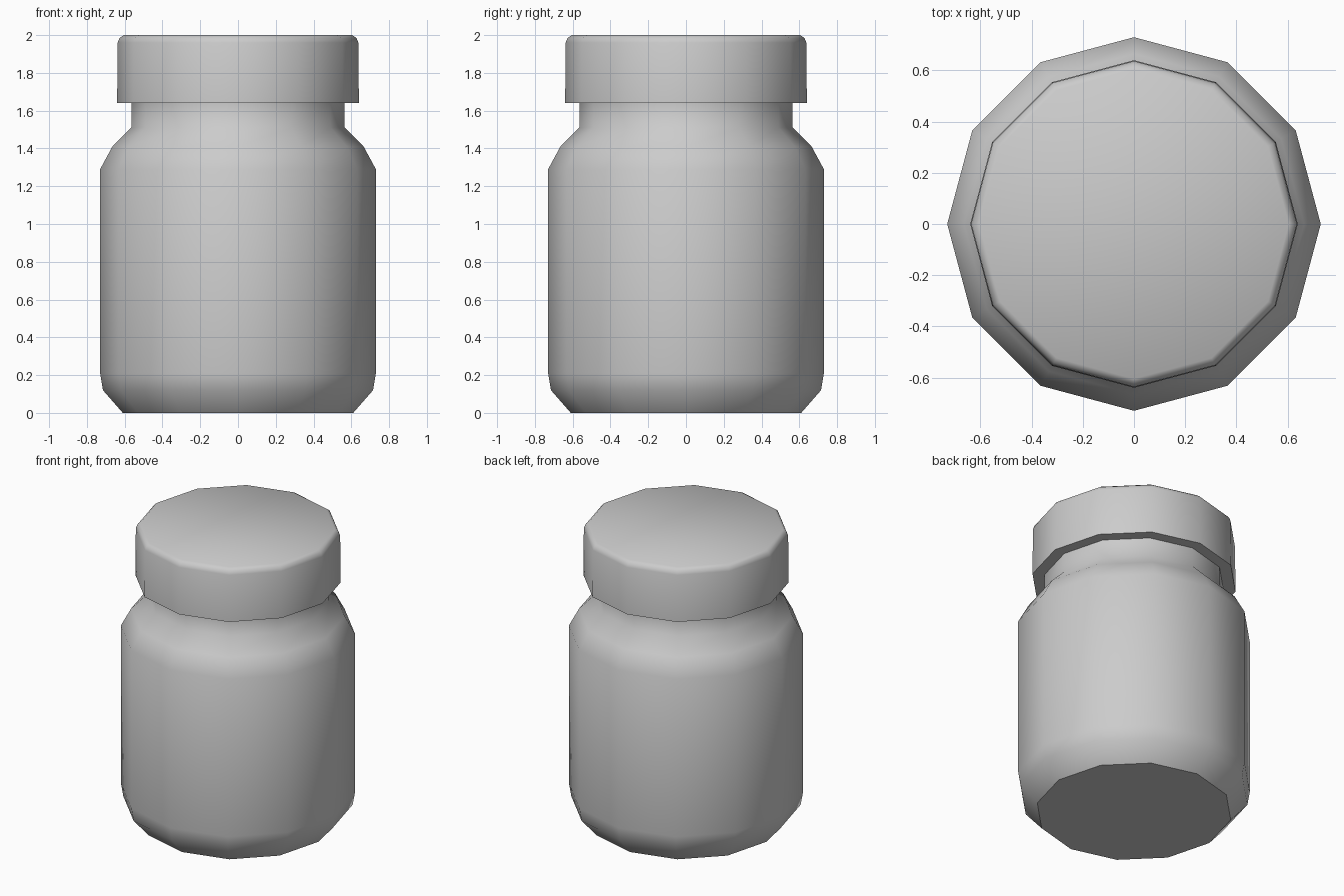
import bpy, bmesh, math

if "Cube" in bpy.data.objects:
    bpy.data.objects.remove(bpy.data.objects["Cube"])

SIDES = 12


def lathe(name, profile, cap_start=False, cap_end=False):
    """Revolve (radius, z) points listed bottom to top into a 12-sided shell."""
    bm = bmesh.new()
    rings = []
    for r, z in profile:
        rings.append([bm.verts.new((r * math.cos(2 * math.pi * i / SIDES),
                                    r * math.sin(2 * math.pi * i / SIDES), z))
                      for i in range(SIDES)])
    for lo, hi in zip(rings, rings[1:]):
        for i in range(SIDES):
            j = (i + 1) % SIDES
            bm.faces.new((lo[i], lo[j], hi[j], hi[i]))
    if cap_start:
        bm.faces.new(rings[0][::-1])
    if cap_end:
        bm.faces.new(rings[-1])
    mesh = bpy.data.meshes.new(name)
    bm.to_mesh(mesh)
    bm.free()
    obj = bpy.data.objects.new(name, mesh)
    bpy.context.collection.objects.link(obj)
    bpy.ops.object.select_all(action='DESELECT')
    obj.select_set(True)
    bpy.context.view_layer.objects.active = obj
    bpy.ops.object.shade_smooth_by_angle(angle=math.radians(47))
    return obj


# Jar body: chamfered base, straight wall, sloped shoulder and neck
lathe("jar_body", [(0.61, 0), (0.715, 0.12), (0.73, 0.21), (0.73, 1.29),
                   (0.665, 1.41), (0.565, 1.51), (0.565, 1.64)], cap_start=True)

# Lid: underside ring, straight wall, softened top rim
lathe("lid", [(0.565, 1.64), (0.64, 1.64), (0.637, 1.96), (0.627, 1.985),
              (0.605, 2.0)], cap_end=True)
